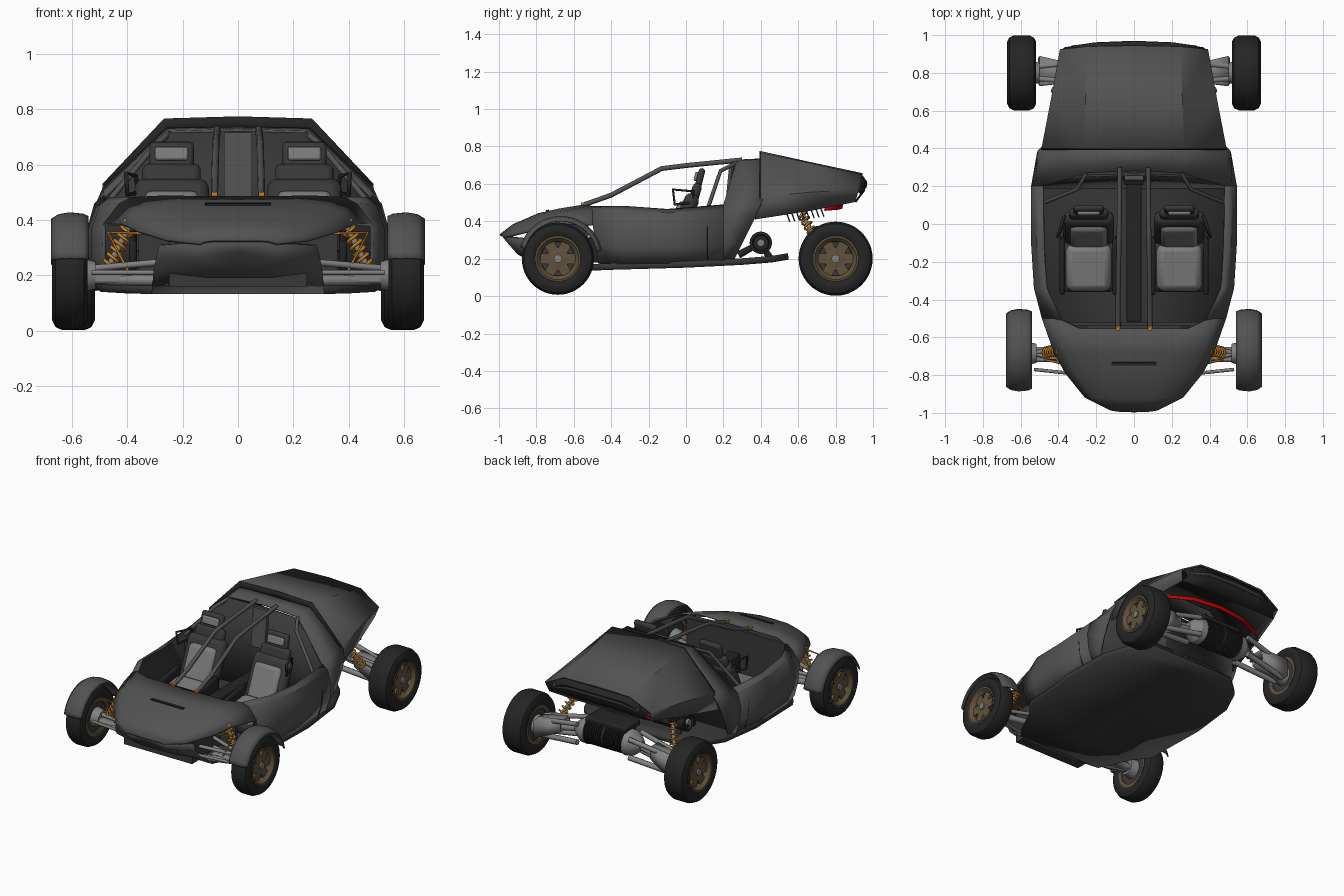
import bpy, bmesh, math
from mathutils import Vector, Matrix, Euler

def mat(name, *c):
    m = bpy.data.materials.new(name)
    m.diffuse_color = (c * 3 if len(c) == 1 else c) + (1,)
    return m

BODY, BLACK, CHAR = mat("body grey", .085), mat("black", .018), mat("charcoal", .04)
SEAT, METAL = mat("seat grey", .2), mat("metal grey", .22)
ORANGE, BRONZE, RED = mat("orange", .6, .22, .01), mat("bronze", .12, .085, .045), mat("red", .65, 0, 0)

def finish(name, bm, mats, mirror=True, thick=0, bevel=0):
    me = bpy.data.meshes.new(name)
    bm.to_mesh(me)
    bm.free()
    ob = bpy.data.objects.new(name, me)
    bpy.context.collection.objects.link(ob)
    for m in mats:
        me.materials.append(m)
    if bevel:
        b = ob.modifiers.new("bevel", 'BEVEL')
        b.width, b.segments = bevel, 2
    if mirror:
        ob.modifiers.new("mirror", 'MIRROR')
    if thick:
        s = ob.modifiers.new("solid", 'SOLIDIFY')
        s.thickness, s.offset = thick, -1
        s.material_offset = len(mats) - 1
    return ob

def loft(name, rows, mats, thick=.012, flip=False):
    """Skin rows of points on the +x half, then mirror."""
    bm = bmesh.new()
    v = [[bm.verts.new(p) for p in r] for r in rows]
    for a, b in zip(v, v[1:]):
        for i in range(len(a) - 1):
            f = [a[i], a[i + 1], b[i + 1], b[i]]
            bm.faces.new(f[::-1] if flip else f)
    return finish(name, bm, mats, True, thick)

def box(name, loc, size, m, rot=(0, 0, 0), mirror=True, bevel=0):
    bm = bmesh.new()
    M = Matrix.LocRotScale(Vector(loc), Euler(rot), Vector(size))
    bmesh.ops.create_cube(bm, size=1, matrix=M)
    return finish(name, bm, [m], mirror, 0, bevel)

def lathe(name, prof, y, z, m, steps=40, start=0, angle=math.tau, thick=0):
    """Turn an (x, radius) profile about an x axis line through (y, z)."""
    bm = bmesh.new()
    vs = [bm.verts.new((x, y + r * math.cos(start), z + r * math.sin(start))) for x, r in prof]
    es = [bm.edges.new(p) for p in zip(vs, vs[1:])]
    bmesh.ops.spin(bm, geom=vs + es, axis=(1, 0, 0), cent=(0, y, z), angle=angle, steps=steps)
    bmesh.ops.remove_doubles(bm, verts=bm.verts[:], dist=1e-5)
    bmesh.ops.recalc_face_normals(bm, faces=bm.faces[:])
    return finish(name, bm, [m], True, thick)

def tube(name, pts, r, m):
    for s in (1, -1):
        cu = bpy.data.curves.new(name, 'CURVE')
        cu.dimensions, cu.bevel_depth, cu.bevel_resolution, cu.use_fill_caps = '3D', r, 2, True
        sp = cu.splines.new('POLY')
        sp.points.add(len(pts) - 1)
        for q, p in zip(sp.points, pts):
            q.co = (p[0] * s, p[1], p[2], 1)
        cu.materials.append(m)
        bpy.context.collection.objects.link(bpy.data.objects.new(name, cu))

def spring(name, a, b, r=.024, turns=7):
    a, b = Vector(a), Vector(b)
    q = (b - a).to_track_quat('Z', 'Y')
    n = turns * 12
    tube(name, [a.lerp(b, i / n) + q @ Vector((r * math.cos(i * math.tau / 12), r * math.sin(i * math.tau / 12), 0))
                for i in range(n + 1)], .006, ORANGE)
    tube(name + "_damper", [a, b], .012, METAL)

# Hood, running from the nose lip to the cabin edge
loft("hood", [
    [(0, -.997, .33), (.07, -.995, .33), (.11, -.99, .328), (.13, -.985, .322), (.14, -.98, .315)],
    [(0, -.925, .385), (.1, -.925, .383), (.17, -.92, .37), (.22, -.92, .352), (.26, -.92, .33)],
    [(0, -.79, .443), (.15, -.79, .441), (.25, -.79, .422), (.31, -.79, .4), (.365, -.79, .363)],
    [(0, -.68, .468), (.19, -.68, .468), (.31, -.68, .45), (.37, -.68, .43), (.425, -.68, .39)],
    [(0, -.555, .487), (.285, -.555, .488), (.385, -.51, .483), (.43, -.5, .46), (.488, -.5, .385)],
], [BODY, CHAR])
box("hood_slot", (0, -.74, .457), (.24, .016, .008), BLACK, (.2, 0, 0), False)

# Door sides from the front arch back to the cabin rear
loft("body_side", [
    [(.385, -.51, .483), (.43, -.5, .46), (.488, -.5, .385), (.49, -.48, .27), (.47, -.47, .175)],
    [(.465, -.34, .483), (.50, -.34, .455), (.53, -.34, .37), (.53, -.34, .26), (.505, -.34, .172)],
    [(.48, -.1, .466), (.515, -.1, .445), (.545, -.1, .36), (.54, -.1, .26), (.515, -.1, .175)],
    [(.485, .2, .49), (.52, .2, .46), (.545, .2, .37), (.535, .2, .27), (.505, .2, .185)],
], [BODY, CHAR])
tube("door_seam", [(.542, .115, .37), (.533, .115, .268), (.51, .115, .19)], .004, BLACK)

# Roof hoop and quarter panels
loft("roof_hoop", [
    [(0, .28, .73), (.25, .27, .722), (.485, .2, .49), (.52, .2, .46), (.545, .2, .37), (.535, .2, .27), (.505, .2, .185)],
    [(0, .42, .737), (.262, .42, .735), (.488, .41, .52), (.51, .39, .47), (.515, .37, .42), (.51, .31, .30), (.49, .26, .2)],
], [BODY, CHAR])

# Rear deck with a dark honeycomb strip under its front lip
deck = [
    [(0, .40, .775), (.267, .40, .767), (.49, .40, .53), (.497, .37, .41)],
    [(0, .66, .718), (.256, .66, .712), (.44, .66, .555), (.432, .66, .455)],
    [(0, .945, .657), (.245, .94, .65), (.392, .925, .57), (.372, .905, .503)],
]
loft("rear_deck", deck, [BODY, BLACK])
loft("hoop_mesh", [[(x * 1.002, .398, z) for x, y, z in deck[0][:3]],
                   [(0, .398, .73), (.25, .398, .722), (.465, .398, .51)]], [BLACK], .006)

# Tail panel, lamps and under-tail red strip
loft("tail_panel", [
    [(0, .945, .645), (.24, .938, .64), (.387, .922, .565)],
    [(0, .968, .612), (.22, .96, .607), (.365, .936, .555)],
    [(0, .955, .56), (.2, .95, .555), (.345, .93, .53)],
    [(0, .91, .5), (.2, .91, .5), (.37, .903, .503)]], [BLACK], .006)
loft("tail_bar", [[(0, .970, .603), (.2, .962, .598), (.33, .944, .562)],
                  [(0, .965, .58), (.2, .958, .576), (.33, .941, .548)]], [CHAR], .006)
lathe("tail_lamp", [(.28, 0), (.28, .02), (.32, .02), (.32, 0)], .928, .572, CHAR, 16)
loft("red_strip", [[(0, .84, .488), (.2, .82, .484), (.36, .75, .473)],
                   [(0, .835, .466), (.2, .815, .462), (.36, .745, .456)]], [RED], .008)
for i in range(8):
    box("under_fin", (.36, .545 + i * .026, .425 + i * .004), (.06, .007, .06), BLACK, (.35, 0, 0))

# Bumper and floor tray
loft("bumper", [
    [(0, -.985, .322), (.13, -.972, .315), (.285, -.87, .308)],
    [(0, -.955, .285), (.14, -.935, .262), (.295, -.87, .27)],
    [(0, -.9, .222), (.08, -.9, .222), (.305, -.84, .215)],
    [(0, -.72, .132), (.2, -.72, .132), (.313, -.72, .132)]], [BODY], .012, True)
loft("floor_tray", [
    [(0, -.72, .132), (.313, -.72, .132)],
    [(0, -.52, .135), (.41, -.52, .135)],
    [(0, -.42, .14), (.495, -.42, .14)],
    [(0, 0, .152), (.52, 0, .152)],
    [(0, .3, .167), (.50, .3, .167)],
    [(0, .46, .18), (.43, .46, .18)],
    [(0, .55, .195), (.33, .55, .195)]], [CHAR], .035, True)

# Cabin interior: bulkheads, tunnel, front frame box
loft("rear_bulkhead", [[(0, .27, .72), (.25, .26, .715)], [(0, .25, .49), (.475, .23, .49)],
                       [(0, .2, .19), (.48, .2, .19)]], [CHAR], .012)
box("bulkhead_post", (0, .24, .59), (.1, .04, .25), BODY, (-.1, 0, 0), False)
box("firewall", (0, -.53, .31), (.72, .02, .32), CHAR, mirror=False)
box("tunnel", (0, -.14, .25), (.08, .76, .14), BLACK, mirror=False, bevel=.01)
box("front_frame", (0, -.69, .27), (.5, .3, .22), CHAR, mirror=False)

# Overhead spine tubes, clamps and side hoops
tube("spine_tube", [(.085, -.555, .485), (.084, -.4, .54), (.08, -.13, .682), (.078, 0, .698), (.075, .3, .728)], .013, BODY)
box("spine_clamp", (.085, -.55, .49), (.022, .025, .022), ORANGE)
tube("side_hoop", [(.47, .115, .465), (.30, .185, .67), (.25, .27, .712)], .011, BODY)

# Seats
box("seat_base", (.24, -.22, .235), (.28, .28, .09), CHAR, (.15, 0, 0), bevel=.03)
box("seat_cushion", (.24, -.23, .275), (.24, .25, .08), SEAT, (.15, 0, 0), bevel=.035)
box("seat_back", (.24, -.02, .40), (.27, .08, .32), CHAR, (-.42, 0, 0), bevel=.035)
box("seat_back_pad", (.24, -.06, .385), (.2, .06, .26), SEAT, (-.42, 0, 0), bevel=.028)
box("seat_shoulder", (.24, .05, .55), (.21, .05, .11), CHAR, (-.3, 0, 0), bevel=.022)
box("headrest", (.24, .075, .63), (.16, .035, .11), CHAR, (-.25, 0, 0), bevel=.016)
box("headrest_pad", (.24, .055, .64), (.12, .02, .05), SEAT, (-.25, 0, 0), bevel=.008)
for s in (1, -1):
    box("seat_bolster", (.24 + s * .14, -.22, .29), (.03, .3, .11), BLACK, (.15, 0, 0), bevel=.012)
tube("seat_side_frame", [(.36, .04, .5), (.40, -.06, .49), (.405, -.07, .57), (.37, .04, .56), (.36, .04, .5)], .008, BLACK)

# Wheels
def wheel(tag, x0, x1, y, z, r):
    prof = [(x0 + .01, .12), (x0, .14), (x0, r - .035), (x0 + .012, r - .012), (x0 + .035, r - .001),
            (x1 - .035, r - .001), (x1 - .012, r - .012), (x1, r - .035), (x1, .14), (x1 - .01, .12)]
    lathe(tag + "_tyre", prof + prof[:1], y, z, BLACK, 48)
    lathe(tag + "_rim", [(x1 - .004, .122), (x1 - .002, .112), (x1 - .025, .092), (x1 - .04, .09),
                         (x0 + .01, .1), (x0 + .008, .122)], y, z, BRONZE, 40)
    lathe(tag + "_brake", [(x0 + .02, 0), (x0 + .02, .1), (x1 - .05, .1), (x1 - .05, 0)], y, z, CHAR, 32)
    lathe(tag + "_rim_centre", [(x1 - .045, .064), (x1 - .025, .06), (x1 - .02, .03), (x1 - .02, 0)], y, z, BRONZE, 32)
    lathe(tag + "_hub", [(x1 - .03, .022), (x1 - .01, .022), (x1 - .008, 0)], y, z, METAL, 16)
    lathe(tag + "_upright", [(x0 - .03, 0), (x0 - .03, .05), (x0 + .03, .065), (x0 + .03, 0)], y, z, METAL, 24)
    for i in range(6):
        a = i * math.tau / 6
        box(tag + "_spoke", (x1 - .033, y + .075 * math.cos(a), z + .075 * math.sin(a)), (.02, .06, .056), BRONZE, (a, 0, 0))

wheel("front_wheel", .545, .672, -.685, .2, .194)
wheel("rear_wheel", .518, .672, .8, .2, .199)
lathe("front_fender", [(.54, .21), (.56, .219), (.61, .224), (.65, .217), (.677, .2)], -.67, .204, BODY, 24,
      math.radians(10), math.radians(155), .006)

# Front suspension
for y in (-.76, -.61):
    tube("front_lower_arm", [(.25, y, .18), (.53, -.685, .185)], .02, METAL)
    tube("front_upper_arm", [(.25, y, .25), (.53, -.685, .225)], .012, METAL)
box("front_arm_plate", (.42, -.69, .19), (.22, .08, .04), METAL, bevel=.01)
spring("front_spring", (.385, -.67, .395), (.47, -.68, .225))
tube("front_orange_frame", [(.25, -.76, .35), (.47, -.72, .355), (.39, -.72, .2), (.25, -.76, .19)], .006, ORANGE)
tube("steering_rod", [(.25, -.8, .21), (.53, -.77, .21)], .009, METAL)

# Rear drive motor with cooling ribs, axles and arms
ribs = [(0, .088)]
for i in range(8):
    x = .012 + i * .016
    ribs += [(x, .088), (x, .076), (x + .007, .076), (x + .007, .088)]
lathe("drive_motor", ribs + [(.14, .088), (.14, 0)], .8, .275, BLACK, 28)
lathe("gearbox", [(.14, 0), (.14, .085), (.18, .08), (.22, .05), (.24, .03), (.24, 0)], .8, .265, METAL, 24)
tube("axle", [(.2, .8, .26), (.52, .8, .2)], .02, METAL)
for y in (.74, .87):
    tube("rear_lower_arm", [(.19, y, .2), (.50, .8 + (y - .8) * .5, .16)], .018, METAL)
    tube("rear_upper_arm", [(.19, y, .32), (.50, .8 + (y - .8) * .5, .26)], .016, METAL)
loft("rear_knuckle", [[(.33, .75, .3), (.5, .73, .27)], [(.33, .85, .3), (.5, .89, .27)],
                      [(.33, .85, .22), (.5, .89, .15)], [(.33, .75, .22), (.5, .73, .15)],
                      [(.33, .75, .3), (.5, .73, .27)]], [METAL], .02)
spring("rear_spring", (.33, .62, .44), (.42, .72, .26))
box("motor_cradle", (0, .77, .355), (.3, .16, .04), BLACK, mirror=False, bevel=.01)

# Mid fan unit ahead of the rear axle
lathe("fan_drum", [(.06, 0), (.06, .06), (.3, .06), (.305, .045), (.29, .04), (.29, 0)], .40, .285, BLACK, 24)
lathe("fan_hub", [(.29, .02), (.308, .02), (.308, 0)], .40, .285, METAL, 12)
tube("fan_stay", [(.25, .28, .22), (.25, .40, .285), (.25, .45, .2)], .02, BLACK)

# Smooth shading with sharp creases
bpy.ops.object.select_all(action='DESELECT')
for ob in bpy.context.scene.objects:
    if ob.type == 'MESH':
        ob.select_set(True)
        bpy.context.view_layer.objects.active = ob
bpy.ops.object.shade_smooth_by_angle(angle=math.radians(28))
